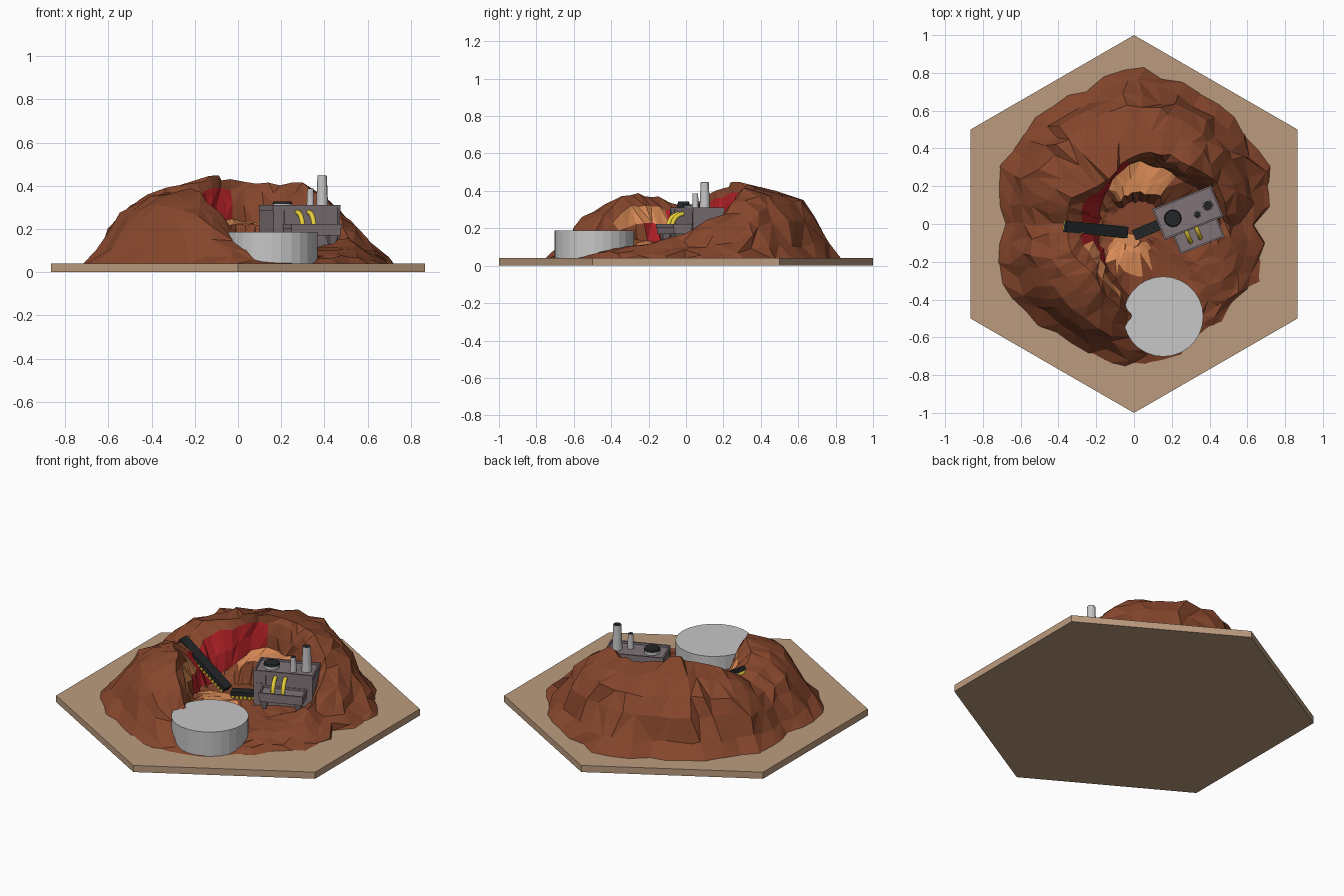
import bpy, bmesh, math, random
from mathutils import Matrix, Vector

if "Cube" in bpy.data.objects:
    bpy.data.objects.remove(bpy.data.objects["Cube"])

random.seed(4)

def mat(name, r, g, b):
    m = bpy.data.materials.new(name)
    m.diffuse_color = (r, g, b, 1)
    m.use_nodes = True
    m.node_tree.nodes["Principled BSDF"].inputs["Base Color"].default_value = m.diffuse_color
    return m

TAN = mat("tan sand", .50, .33, .21)
BROWN = mat("rust rock", .24, .062, .025)
ORANGE = mat("orange rock", .72, .265, .095)
RED = mat("red ore", .43, .015, .019)
GREY = mat("light grey", .57, .57, .57)
STEEL = mat("purple grey", .215, .172, .188)
BLACK = mat("black", .016, .018, .02)
YELLOW = mat("yellow", .80, .62, .04)

def finish(name, bm, *mats):
    me = bpy.data.meshes.new(name)
    bm.to_mesh(me)
    bm.free()
    for m in mats:
        me.materials.append(m)
    ob = bpy.data.objects.new(name, me)
    bpy.context.collection.objects.link(ob)
    return ob

def boxes(name, material, spans, M=Matrix()):
    """Boxes given as (x0, x1, y0, y1, z0, z1) in the frame M."""
    bm = bmesh.new()
    for x0, x1, y0, y1, z0, z1 in spans:
        S = Matrix.Translation(((x0 + x1) / 2, (y0 + y1) / 2, (z0 + z1) / 2))
        bmesh.ops.create_cube(bm, size=1, matrix=M @ S @ Matrix.Diagonal((x1 - x0, y1 - y0, z1 - z0, 1)))
    return finish(name, bm, material)

def cylinder(name, material, x, y, z0, z1, r0, r1, n=16, M=Matrix()):
    bm = bmesh.new()
    bmesh.ops.create_cone(bm, cap_ends=True, segments=n, radius1=r0, radius2=r1, depth=z1 - z0,
                          matrix=M @ Matrix.Translation((x, y, (z0 + z1) / 2)))
    return finish(name, bm, material)

# hexagonal base, corners on the y axis
hexa = cylinder("hex_base", TAN, 0, 0, 0, .04, 1, 1, 6)
if max(v.co.y for v in hexa.data.vertices) < .99:
    hexa.data.transform(Matrix.Rotation(math.radians(30), 4, 'Z'))

# crater terrain: profile rings sampled at 16 directions, starting at +x, anticlockwise
edge_r = [.69, .80, .77, .77, .84, .75, .77, .77, .68, .77, .74, .71, .77, .75, .72, .78]
shoulder_r = [.58, .62, .60, .61, .62, .59, .58, .57, .52, .57, .55, .57, .62, .65, .60, .63]
shoulder_z = [.10, .17, .31, .34, .345, .335, .33, .29, .25, .28, .32, .27, .13, .055, .07, .08]
crest_r = [.50, .50, .43, .40, .36, .28, .28, .36, .35, .36, .33, .40, .50, .60, .50, .52]
crest_z = [.16, .27, .405, .41, .425, .44, .42, .39, .31, .36, .385, .36, .17, .06, .09, .12]
foot_r = [.44, .41, .33, .33, .33, .27, .21, .20, .18, .20, .22, .29, .40, .38, .30, .35]
foot_z = [.12, .16, .23, .24, .24, .23, .15, .13, .11, .11, .12, .14, .10, .07, .09, .10]
inner_r = [.16, .18, .20, .17, .16, .15, .15, .15, .15, .15, .15, .15, .15, .15, .15, .15]
inner_z = [.10, .12, .21, .22, .22, .21, .12, .105, .10, .105, .11, .12, .11, .09, .09, .10]
N = 46

def at(table, deg):
    t = deg / 22.5
    i = int(t)
    return table[i % 16] * (1 - t + i) + table[(i + 1) % 16] * (t - i)

def mix(p, q, tr, tz):
    return (p[0] + (q[0] - p[0]) * tr, p[1] + (q[1] - p[1]) * tz)

def profile(deg):
    e = (at(edge_r, deg), .03)
    s = (at(shoulder_r, deg), at(shoulder_z, deg))
    c = (at(crest_r, deg), at(crest_z, deg))
    f = (at(foot_r, deg), at(foot_z, deg))
    i = (at(inner_r, deg), at(inner_z, deg))
    return [e, mix(e, s, .37, .27), mix(e, s, .72, .70), s, mix(s, c, .45, .66), c,
            mix(c, f, .45, .22), mix(c, f, .75, .6), f, mix(f, i, .5, .5), i,
            (i[0] * .72, .10)]

def rock_colour(ring, deg, c):
    """Index into brown, orange, red."""
    if 5 <= ring <= 7:                       # crater wall
        if 94 < deg < 205:
            return 2 if ring > 5 else 0
        if 205 <= deg < 262:
            return (2 if deg < 232 else 0) if ring == 7 else (1 if ring > 5 else 0)
    if ring in (8, 9) and 48 < deg < 122:    # ledge
        return 1
    if ring >= 8 and math.hypot((c.x + .03) / .115, (c.y + .15) / .1) < 1:   # pit floor
        return 1
    return 0

bm = bmesh.new()
cols = []
for k in range(N):
    deg = 360 * k / N
    col = []
    for j, (r, z) in enumerate(profile(deg)):
        jit = .022 if j < 5 else .010
        a = math.radians(deg + (random.uniform(-2.4, 2.4) if 0 < j < 10 else 0))
        r += random.uniform(-jit, jit)
        z += random.uniform(-1, 1) * (0 if j == 0 else .011 if j < 9 else .004)
        col.append(bm.verts.new((r * math.cos(a), r * math.sin(a), z)))
    cols.append(col)
for k in range(N):
    a, b = cols[k], cols[(k + 1) % N]
    deg = 360 * (k + .5) / N
    for j in range(len(a) - 1):
        q = (a[j], b[j], b[j + 1], a[j + 1])
        if random.random() < .5:
            tris = (q[:3], (q[0], q[2], q[3]))
        else:
            tris = ((q[0], q[1], q[3]), q[1:])
        for t in tris:
            f = bm.faces.new(t)
            f.material_index = rock_colour(j, deg, f.calc_center_median())
# flat pit floor
for v in [c[-1] for c in cols]:
    v.co.z = .10
bm.faces.new([c[-1] for c in cols])
finish("crater_terrain", bm, BROWN, ORANGE, RED)

# orange patch lying on the pit floor
bm = bmesh.new()
bmesh.ops.create_cone(bm, cap_ends=True, segments=11, radius1=1, radius2=.9, depth=1,
                      matrix=Matrix.Translation((-.035, -.09, .1)) @ Matrix.Diagonal((.075, .045, .008, 1)))
finish("pit_floor_patch", bm, ORANGE)

# storage tank
cylinder("storage_tank", GREY, .155, -.49, .035, .187, .212, .212, 28)

# conveyors: dark belt, yellow rollers along both sides
def conveyor(name, p0, p1, width, rollers):
    p0, p1 = Vector(p0), Vector(p1)
    d = p1 - p0
    M = Matrix.Translation(p0) @ d.to_track_quat('X', 'Z').to_matrix().to_4x4()
    L, w = d.length, width / 2
    boxes(name + "_belt", BLACK, [(0, L, -w, w, -.010, .016)], M)
    step = L / rollers
    boxes(name + "_rollers", YELLOW,
          [(step * (i + .15), step * (i + .85), -w - .002, w + .002, -.024, -.007) for i in range(rollers)], M)

conveyor("long_conveyor", (-.365, -.012, .33), (-.04, -.045, .128), .06, 16)
conveyor("short_conveyor", (.0, -.06, .122), (.15, .003, .128), .056, 7)

# factory
F = Matrix.Translation((.285, .06, 0)) @ Matrix.Rotation(math.radians(22), 4, 'Z')

def rim(x0, x1, y0, y1, z0, z1, t=.009):
    return [(x0, x1, y0, y0 + t, z0, z1), (x0, x1, y1 - t, y1, z0, z1),
            (x0, x0 + t, y0, y1, z0, z1), (x1 - t, x1, y0, y1, z0, z1)]

boxes("factory_body", STEEL, [(-.165, .165, -.085, .085, .08, .298)]
      + rim(-.168, .168, -.088, .088, .285, .31), F)
boxes("factory_annex", STEEL, [(-.115, .13, -.185, -.08, .17, .212)]
      + rim(-.118, .133, -.19, -.08, .202, .224), F)
boxes("factory_ribs", STEEL, [(u - .006, u + .006, -.091, -.08, .12, .30) for u in (-.16, -.105, .16)]
      + [(-.15, -.115, -.089, -.08, .12, .235)], F)

# tapered legs under the annex
bm = bmesh.new()
for u in (-.09, .1):
    bmesh.ops.create_cone(bm, cap_ends=True, segments=4, radius1=.014, radius2=.036, depth=.07,
                          matrix=F @ Matrix.Translation((u, -.15, .15)) @ Matrix.Rotation(math.pi / 4, 4, 'Z'))
finish("annex_legs", bm, STEEL)

# roof stacks and fan
for name, u, v, top, r in (("tall_stack", .112, -.002, .445, .026), ("short_stack", .043, -.028, .385, .017)):
    cylinder(name, GREY, u, v, .29, top, r * 1.1, r * .85, 14, F)
    cylinder(name + "_mouth", BLACK, u, v, top - .004, top + .002, r * .8, r * .8, 14, F)
cylinder("roof_fan_ring", GREY, -.085, .002, .29, .318, .043, .043, 16, F)
cylinder("roof_fan_top", BLACK, -.085, .002, .316, .327, .046, .042, 16, F)

# bent yellow pipes from body to annex
for i, u in enumerate((-.045, .012)):
    cu = bpy.data.curves.new("pipe", 'CURVE')
    cu.dimensions = '3D'
    cu.bevel_depth = .012
    cu.bevel_resolution = 2
    cu.use_fill_caps = True
    sp = cu.splines.new('POLY')
    sp.points.add(6)
    for k, p in enumerate(sp.points):
        a = math.radians(15 * k)
        p.co = (u, -.08 - .07 * math.sin(a), .205 + .073 * math.cos(a), 1)
    cu.materials.append(YELLOW)
    ob = bpy.data.objects.new(f"yellow_pipe_{i + 1}", cu)
    ob.matrix_world = F
    bpy.context.collection.objects.link(ob)
